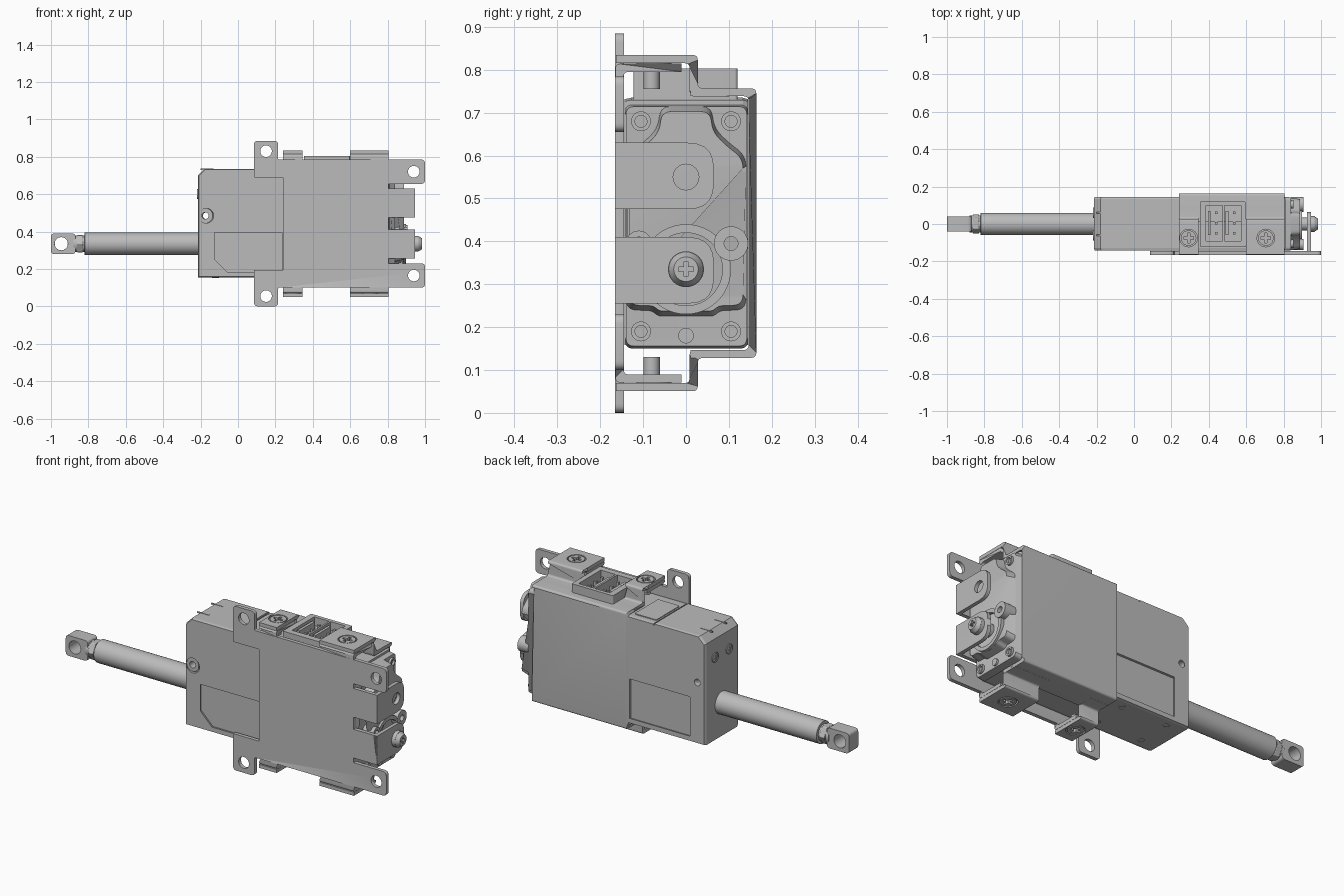
import bpy, bmesh, math
from mathutils import Vector

if "Cube" in bpy.data.objects:
    bpy.data.objects.remove(bpy.data.objects["Cube"])

grey = bpy.data.materials.new("metal grey")
grey.use_nodes = True
grey.diffuse_color = (0.5, 0.5, 0.5, 1)
grey.node_tree.nodes["Principled BSDF"].inputs["Base Color"].default_value = grey.diffuse_color

# Maps (u, v, depth) to world: X uses (y, z), Y uses (x, z), Z uses (x, y)
FRAMES = {"X": lambda u, v, w: (w, u, v),
          "Y": lambda u, v, w: (u, w, v),
          "Z": lambda u, v, w: (u, v, w)}


def circle(u, v, r, n=32):
    return [(u + r * math.cos(math.tau * i / n), v + r * math.sin(math.tau * i / n)) for i in range(n)]


def rounded(pts, r, steps=5):
    """Round the corners; a point may carry its own radius as third value."""
    out = []
    for i, p in enumerate(pts):
        c, a, b = (Vector(q[:2]) for q in (p, pts[i - 1], pts[(i + 1) % len(pts)]))
        rad = p[2] if len(p) > 2 else r
        rad = min(rad, (a - c).length * .49, (b - c).length * .49)
        if rad < .001:
            out.append(tuple(c))
            continue
        s, e = c + (a - c).normalized() * rad, c + (b - c).normalized() * rad
        for k in range(steps + 1):
            t = k / steps
            out.append(tuple(s * (1 - t) ** 2 + c * 2 * t * (1 - t) + e * t * t))
    return out


def rect(u0, u1, v0, v1, r=0):
    return rounded([(u0, v0), (u1, v0), (u1, v1), (u0, v1)], r)


def cross(u, v, s, t):
    quarter = [(s, -t), (s, t), (t, t)]
    return [(u + a * math.cos(q) - b * math.sin(q), v + a * math.sin(q) + b * math.cos(q))
            for q in (i * math.pi / 2 for i in range(4)) for a, b in quarter]


def strip(path, t):
    """Closed outline of a bent sheet of thickness t along a centre line."""
    pts = [Vector(p) for p in path]
    left, right = [], []
    for i, p in enumerate(pts):
        dirs = [(pts[j + 1] - pts[j]).normalized() for j in (i - 1, i) if 0 <= j < len(pts) - 1]
        normals = [Vector((-d.y, d.x)) for d in dirs]
        m = sum(normals, Vector((0, 0))).normalized()
        m *= t / 2 / m.dot(normals[0])
        ends = (0,) if len(dirs) == 1 else ()
        left.append(tuple(p + m) + ends)
        right.append(tuple(p - m) + ends)
    return rounded(left + right[::-1], .012)


def slab(name, axis, lo, hi, *loops, taper=1, end=1, bevel=0):
    """Extrude an outline (further loops are holes) between two depths; one end may taper."""
    cu = bpy.data.curves.new(name, "CURVE")
    cu.dimensions, cu.fill_mode, cu.extrude = "2D", "BOTH", (hi - lo) / 2
    for loop in loops:
        sp = cu.splines.new("POLY")
        sp.points.add(len(loop) - 1)
        for q, (u, v) in zip(sp.points, loop):
            q.co = (u, v, 0, 1)
        sp.use_cyclic_u = True
    tmp = bpy.data.objects.new(name, cu)
    bpy.context.collection.objects.link(tmp)
    me = bpy.data.meshes.new_from_object(tmp.evaluated_get(bpy.context.evaluated_depsgraph_get()))
    bpy.data.objects.remove(tmp)
    bm = bmesh.new()
    bm.from_mesh(me)
    bmesh.ops.remove_doubles(bm, verts=bm.verts, dist=1e-5)
    us, vs = zip(*loops[0])
    mu, mv = (min(us) + max(us)) / 2, (min(vs) + max(vs)) / 2
    for p in bm.verts:
        u, v, w = p.co
        if w * end > 0:
            u, v = mu + (u - mu) * taper, mv + (v - mv) * taper
        p.co = FRAMES[axis](u, v, w + (lo + hi) / 2)
    if len(loops) == 1:
        bmesh.ops.dissolve_limit(bm, angle_limit=.01, verts=bm.verts, edges=bm.edges)
    bmesh.ops.recalc_face_normals(bm, faces=bm.faces)
    # Flat faces stay flat, curved walls are smooth
    for f in bm.faces:
        f.smooth = max(abs(c) for c in f.normal) < .9985
    bm.to_mesh(me)
    bm.free()
    me.name = name
    me.materials.clear()
    me.materials.append(grey)
    me.set_sharp_from_angle(angle=math.radians(32))
    ob = bpy.data.objects.new(name, me)
    bpy.context.collection.objects.link(ob)
    if bevel:
        mod = ob.modifiers.new("soft edges", "BEVEL")
        mod.width, mod.segments, mod.limit_method = bevel, 2, "ANGLE"
        mod.angle_limit = math.radians(40)
        mod.harden_normals = True


# Housing: core with seam groove, and outer skins that leave recessed panels
case = [(-.215, .155), (.81, .155), (.81, .73), (.092, .733), (.092, .727), (.084, .727), (.084, .735),
        (-.18, .735), (-.215, .70)]
panel = [(.235, .18), (.235, .395), (-.13, .395), (-.13, .25), (-.06, .18)]
slab("housing", "Y", -.128, .133, case, circle(-.175, .485, .018))
slab("front_skin", "Y", -.143, -.128, case, panel, circle(-.175, .485, .04), taper=.988, end=-1)
slab("rear_skin", "Y", .133, .145, case, rect(-.13, .235, .18, .395), circle(-.175, .485, .018), taper=.988)
slab("hole_collar", "Y", -.136, -.126, circle(-.175, .485, .036), circle(-.175, .485, .018))
slab("top_label", "Z", .73, .737, rect(.1, .23, -.09, .11, .01))
for y in (-.06, .06):
    slab("end_screw_rim", "X", -.219, -.21, circle(y, .6, .027), circle(y, .6, .022))
    slab("end_screw", "X", -.217, -.21, circle(y, .6, .02), cross(y, .6, .013, .004))
    slab("top_rib", "Z", .73, .737, rect(-.2, -.13, y - .003, y + .003))
for x in (-.12, .15):
    for y in (-.09, .09):
        slab("bottom_screw", "Z", .152, .16, circle(x, y, .018), circle(x, y, .011))

# Extending rod, neck and eye
slab("rod", "X", -.82, -.2, circle(0, .335, .06, 48), bevel=.005)
slab("rod_neck", "X", -.88, -.81, circle(0, .335, .045))
slab("rod_nut", "X", -.862, -.828, circle(0, .335, .053, 6), bevel=.004)
slab("rod_eye", "Y", -.04, .04, rect(-1, -.868, .28, .39, .02), circle(-.945, .335, .035), bevel=.008)

# Front mounting plate with ears and tabs
lower = [(.085, 0), (.215, 0), (.215, .1, .005), (1, .1), (1, .23), (.805, .23, 0), (.805, .255, 0),
         (.945, .255, 0), (.945, .41, 0), (.805, .41, 0)]
upper = [(.805, .475, 0), (.945, .475, 0), (.945, .63, 0), (.805, .63, 0), (.805, .655, 0), (1, .655),
         (1, .785), (.215, .785, .005), (.215, .885), (.085, .885), (.085, .69, .005), (.24, .69, 0),
         (.24, .195, 0), (.085, .195, .005)]
holes = [circle(x, z, .031) for x, z in ((.15, .055), (.15, .83), (.94, .165), (.94, .72))]
slab("front_plate", "Y", -.165, -.145, rounded(lower + upper, .022), *holes)


def tab(name, z0, z1, *hole):
    outline = [(-.165, z0, 0), (.065, z0, .06), (.065, z1, .06), (-.165, z1, 0)]
    slab(name, "X", .925, .945, rounded(outline, 0), *hole)


tab("upper_tab", .475, .63, circle(0, .55, .03))
tab("lower_tab", .255, .41)

# Rear bracket: a full-width channel with stepped straps over the front flanges
MID = .4425
channel = [(.01, .7475), (.155, .7475)]
channel += [(y, 2 * MID - z) for y, z in reversed(channel)]
slab("rear_bracket", "X", .24, .805, strip(channel, .018))
for x0, x1, sx in ((.24, .345, .292), (.6, .805, .705)):
    for s in (1, -1):
        def at(z):
            return MID + s * (z - MID)

        def span(a, b):
            return sorted((at(a), at(b)))

        def bent(*path):
            return strip([(y, at(z)) for y, z in path], .019)

        slab("strap", "X", x0, x1, bent((-.02, .825), (.018, .825), (.018, .7475), (.1, .7475)))
        slab("strap_pad", "Z", *span(.8155, .8345), rect(x0, x1, -.163, -.02), circle(sx, -.075, .047))
        slab("front_flange", "X", x0, x1, bent((-.155, .7), (-.155, .805), (-.01, .805)))
        slab("bracket_stud", "Z", *span(.755, .8), circle(sx, -.08, .019))
        slab("bracket_screw", "Z", *span(.81, .834), circle(sx, -.075, .041), cross(sx, -.075, .026, .007))

# Twin socket connector with pins
sockets = [rect(x, x + .088, -.09, .1) for x in (.385, .483)]
slab("connector", "Z", .7, .803, rect(.352, .598, -.123, .12, .008), *sockets)
slab("connector_floor", "Z", .7, .745, rect(.36, .59, -.11, .11))
for x in (.44, .535):
    for y in (-.05, .005, .06):
        slab("pin", "Z", .74, .79, rect(x - .007, x + .007, y - .007, y + .007))
    slab("socket_key", "Z", .74, .795, rect(x - .045, x - .03, -.06, .07))

# End cap with raised gear cover
slab("end_cap", "X", .8, .84, rect(-.143, .145, .15, .72, .02), taper=.98)
half = [(.06, .715), (.065, .665), (.1, .63), (.14, .60), (.14, .24), (.08, .238), (.065, .225)]
slab("gear_cover", "X", .838, .887, rounded(half + [(-y, z) for y, z in reversed(half)], .025), taper=.95)
for y in (-.105, .105):
    for z in (.19, .68):
        slab("cap_screw", "X", .83, .852, circle(y, z, .023), circle(y, z, .014))
slab("cover_boss", "X", .84, .905, circle(.105, .395, .04), circle(.105, .395, .016))
slab("small_boss", "X", .84, .905, circle(-.11, .395, .03), circle(-.11, .395, .016))
slab("cap_foot", "X", .83, .85, circle(0, .18, .018))
slab("cover_ring", "X", .88, .898, circle(0, .335, .105, 48), circle(0, .335, .085, 48))
slab("hub", "X", .88, .93, circle(0, .335, .035))
slab("hub_screw", "X", .94, .965, circle(0, .335, .042), bevel=.003)
slab("hub_screw_head", "X", .964, .985, circle(0, .335, .041), cross(0, .335, .025, .007), taper=.7)
